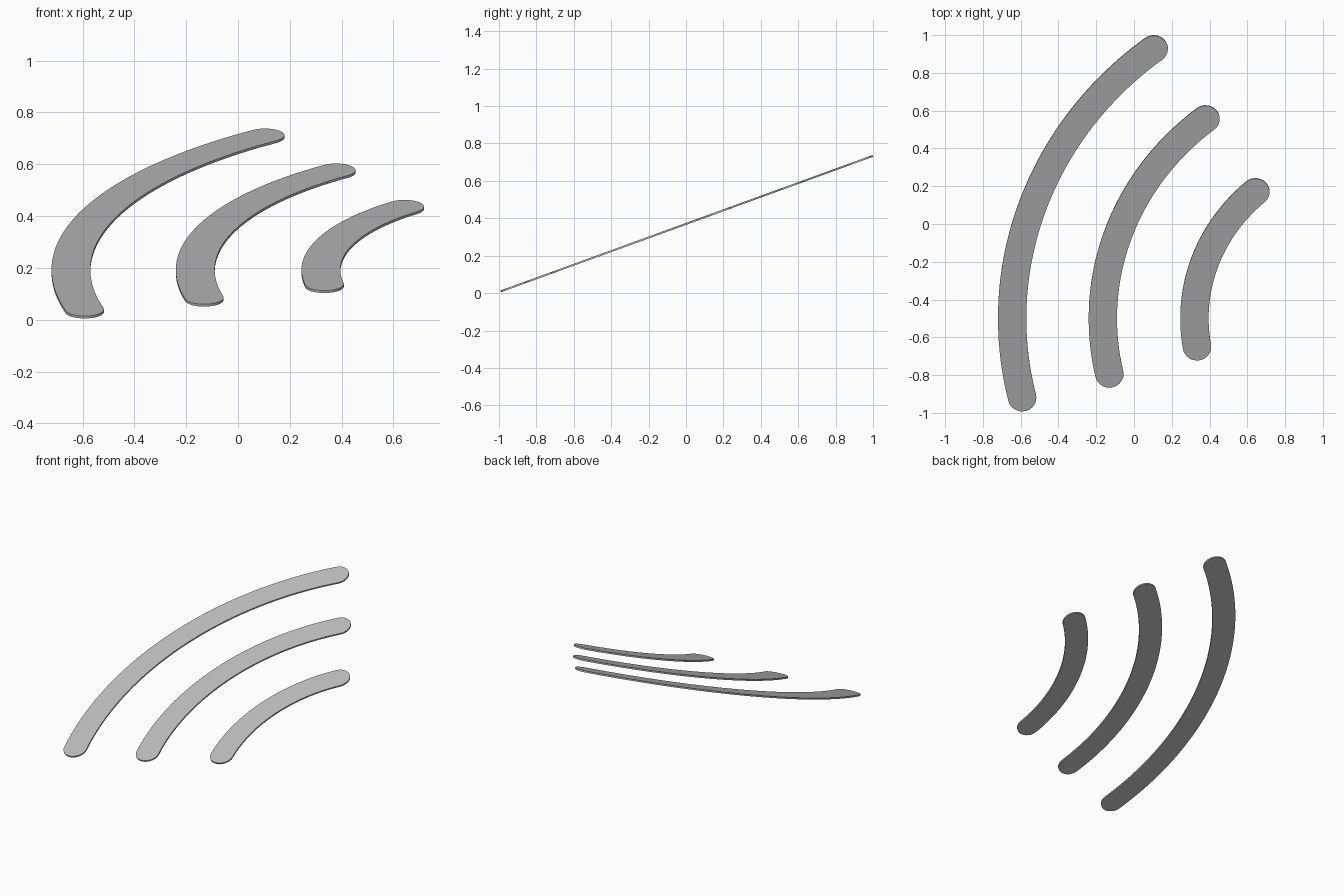
import bpy, bmesh
from math import sin, cos, pi, radians
from mathutils import Matrix

cube = bpy.data.objects.get("Cube")
if cube:
    bpy.data.objects.remove(cube)

grey = bpy.data.materials.new("mid grey")
grey.use_nodes = True
colour = (0.50, 0.50, 0.50, 1)
grey.diffuse_color = colour
grey.node_tree.nodes["Principled BSDF"].inputs["Base Color"].default_value = colour

TILT = radians(20)
CENTRE = (1.27, -0.532)     # shared arc centre in the tilted plane
HALF_WIDTH = 0.075
THICKNESS = 0.01
AXIS = radians(19.5)        # direction of the middle of every arc
ARC_STEPS, CAP_STEPS = 48, 8


def arc_band(name, radius, half_angle):
    """Flat round-ended band bent around the shared centre."""
    half = radians(half_angle)

    def point(along, across, end):
        # past the arc's end, the cap runs straight along the tangent
        a = AXIS + end
        r = radius + across
        return (CENTRE[0] - r * cos(a) + along * sin(a),
                CENTRE[1] + r * sin(a) + along * cos(a), 0)

    # stations: (distance past arc end, half width, arc angle)
    cap = [(HALF_WIDTH * sin(t), HALF_WIDTH * cos(t))
           for t in (pi / 2 * i / CAP_STEPS for i in range(1, CAP_STEPS))]
    stations = [(-d, w, -half) for d, w in reversed(cap)]
    stations += [(0, HALF_WIDTH, half * (2 * i / ARC_STEPS - 1))
                 for i in range(ARC_STEPS + 1)]
    stations += [(d, w, half) for d, w in cap]

    bm = bmesh.new()
    rows = [[bm.verts.new(point(d, s * w, a)) for s in (1, -1)]
            for d, w, a in stations]
    for (a, b), (c, d) in zip(rows, rows[1:]):
        bm.faces.new((a, b, d, c))
    for row, side in ((rows[0], -1), (rows[-1], 1)):
        tip = bm.verts.new(point(side * HALF_WIDTH, 0, side * half))
        bm.faces.new((row[0], row[1], tip))

    # thicken around the middle plane
    extruded = bmesh.ops.extrude_face_region(bm, geom=bm.faces[:])["geom"]
    top = [v for v in extruded if isinstance(v, bmesh.types.BMVert)]
    bmesh.ops.translate(bm, verts=top, vec=(0, 0, THICKNESS))
    bmesh.ops.translate(bm, verts=bm.verts[:], vec=(0, 0, -THICKNESS / 2))
    bmesh.ops.recalc_face_normals(bm, faces=bm.faces[:])

    mesh = bpy.data.meshes.new(name)
    bm.to_mesh(mesh)
    bm.free()
    mesh.materials.append(grey)
    obj = bpy.data.objects.new(name, mesh)
    obj.matrix_world = Matrix.Translation((0, 0, 0.37)) @ Matrix.Rotation(TILT, 4, "X")
    bpy.context.collection.objects.link(obj)
    obj.select_set(True)
    bpy.context.view_layer.objects.active = obj


bpy.ops.object.select_all(action="DESELECT")
for name, radius, half_angle in (("large_arc", 1.915, 33.0),
                                 ("middle_arc", 1.435, 32.1),
                                 ("small_arc", 0.95, 29.2)):
    arc_band(name, radius, half_angle)
bpy.ops.object.shade_smooth_by_angle(angle=radians(30))
